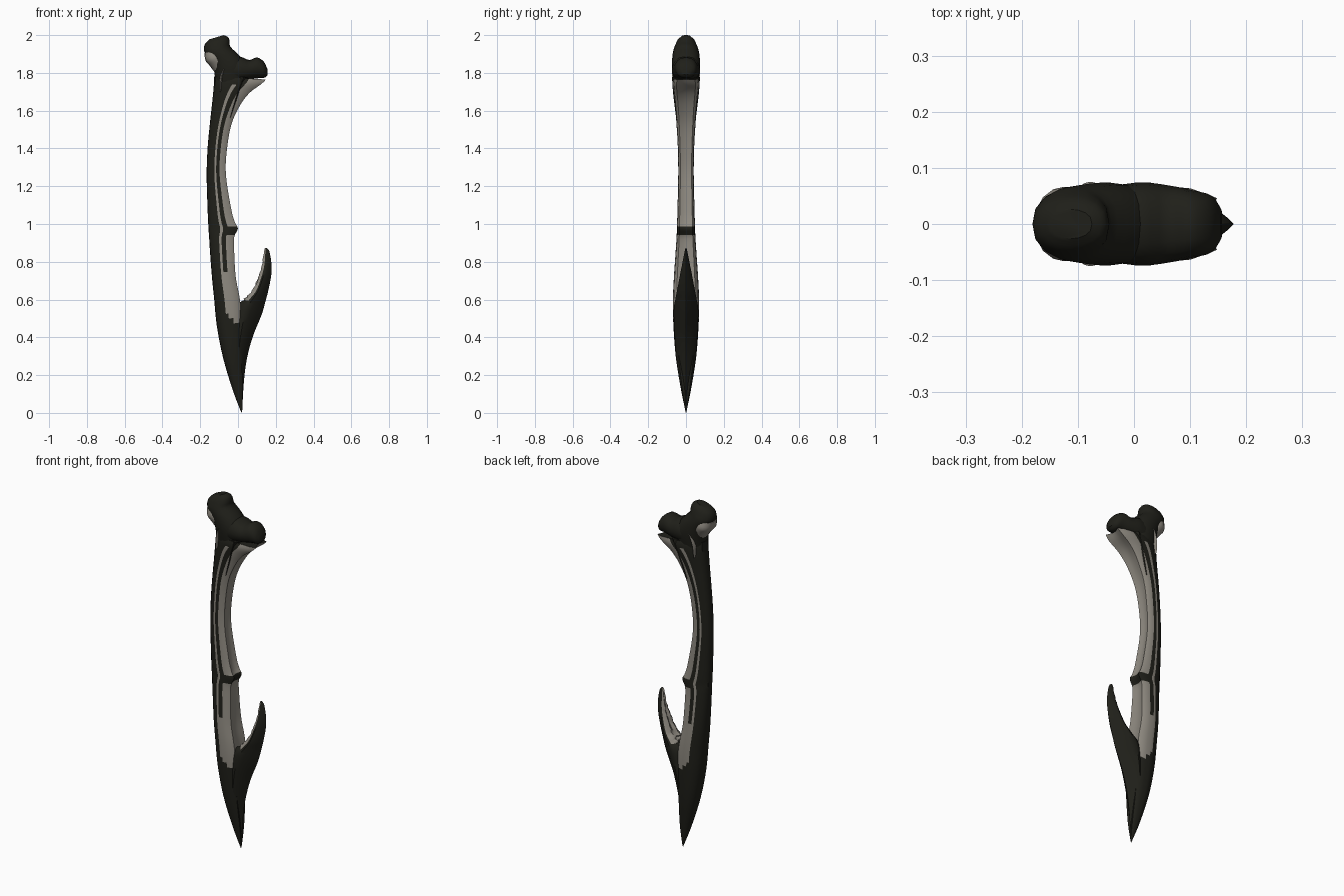
import bpy, bmesh, math, random
from mathutils import Vector

random.seed(4)


def material(name, rgb):
    m = bpy.data.materials.new(name)
    m.diffuse_color = (*rgb, 1)
    return m


DARK = material("dark_shell", (0.014, 0.014, 0.010))
GREY = material("grey_inlay", (0.27, 0.25, 0.215))


def spline(rows, sub=5):
    """Catmull-Rom through station rows (ax, az, bx, bz, half_width)."""
    out = []
    for i in range(len(rows) - 1):
        p = [Vector(rows[min(max(i + k, 0), len(rows) - 1)]) for k in (-1, 0, 1, 2)]
        for j in range(sub):
            t = j / sub
            out.append(0.5 * (2 * p[1] + (p[2] - p[0]) * t
                              + (2 * p[0] - 5 * p[1] + 4 * p[2] - p[3]) * t * t
                              + (3 * p[1] - p[0] - 3 * p[2] + p[3]) * t ** 3))
    return out + [Vector(rows[-1])]


def loft(name, rows, profile, is_grey, sub=5, jitter=None):
    """Skin a mirrored half-profile (s: A to B, t: half width) along the stations."""
    n = len(profile)
    order = list(range(n)) + list(range(n - 2, 0, -1))
    bm = bmesh.new()
    rings, heights = [], []
    for st in spline(rows, sub):
        a, b, w = Vector((st[0], 0, st[1])), Vector((st[2], 0, st[3])), max(st[4], 0.001)
        ring = []
        for i, k in enumerate(order):
            s, t = profile[k]
            if jitter:
                s += jitter(k, st[1])
            co = (a + b) / 2 + (b - a) / 2 * s
            co.y = t * w * (1 if i < n else -1)
            ring.append(bm.verts.new(co))
        rings.append(ring)
        heights.append((st[1] + st[3]) / 2)
    m = len(order)
    for r in range(len(rings) - 1):
        z = (heights[r] + heights[r + 1]) / 2
        for i in range(m):
            j = (i + 1) % m
            f = bm.faces.new((rings[r][i], rings[r][j], rings[r + 1][j], rings[r + 1][i]))
            f.material_index = int(is_grey(min(order[i], order[j]), z))
    for ring in (rings[0], rings[-1]):
        f = bm.faces.new(ring)
        f.material_index = int(is_grey(0, 9))
    bmesh.ops.recalc_face_normals(bm, faces=bm.faces)
    me = bpy.data.meshes.new(name)
    bm.to_mesh(me)
    bm.free()
    me.materials.append(DARK)
    me.materials.append(GREY)
    ob = bpy.data.objects.new(name, me)
    bpy.context.collection.objects.link(ob)
    bpy.ops.object.select_all(action='DESELECT')
    ob.select_set(True)
    bpy.context.view_layer.objects.active = ob
    bpy.ops.object.shade_smooth_by_angle(angle=math.radians(35))
    return ob


# Curved shaft: rounded dark back, grey side stripe and grooved grey inner face
SHAFT = [(-1, 0), (-.95, .4), (-.75, .7), (-.45, .9), (-.2, .98), (0, 1),
         (.35, .98), (.75, .92), (1, .72), (.9, .3), (.88, 0)]


def shaft_grey(k, z):
    if k == 4:
        return .53 < z < 1.74
    if k == 5:
        return .5 < z < .74
    if k >= 6:
        return .48 < z < .94 or .985 < z < 2
    return False


loft("curved_shaft", [
    (.018, 0, .022, .01, .002), (-.03, .127, .025, .127, .027),
    (-.08, .296, .02, .296, .054), (-.112, .46, .02, .48, .067),
    (-.126, .60, .01, .60, .069), (-.138, .72, -.012, .72, .064),
    (-.148, .85, -.02, .85, .055), (-.153, .93, -.02, .93, .050),
    (-.156, .97, -.001, .975, .048), (-.158, 1.01, -.017, 1.01, .047),
    (-.161, 1.08, -.036, 1.08, .045), (-.166, 1.26, -.064, 1.26, .041),
    (-.161, 1.40, -.058, 1.40, .043), (-.150, 1.52, -.034, 1.53, .050),
    (-.138, 1.63, .012, 1.63, .058), (-.131, 1.70, .062, 1.695, .066),
    (-.127, 1.75, .122, 1.74, .070), (-.126, 1.78, .148, 1.765, .064)],
    SHAFT, shaft_grey)

# Barbed hook: sharp outer keel, rough grey hollow facing the shaft
HOOK = [(-1, 0), (-.6, .42), (-.1, .85), (.25, 1), (.5, .95), (.8, .75), (1, .45), (.75, 0)]
loft("barbed_hook", [
    (.022, .005, .010, .02, .002), (.030, .15, -.02, .15, .029),
    (.045, .275, -.025, .29, .048), (.077, .40, -.02, .44, .061),
    (.125, .52, -.005, .56, .065), (.148, .60, .035, .605, .056),
    (.162, .655, .075, .645, .047), (.176, .73, .108, .72, .033),
    (.177, .79, .127, .78, .021), (.166, .855, .138, .855, .007),
    (.152, .873, .143, .873, .002)],
    HOOK, lambda k, z: k >= 4 and .59 < z < .88,
    jitter=lambda k, z: random.uniform(-.16, .12) if k >= 5 and .58 < z < .85 else 0)

# Rounded oval used by all the head pieces
OVAL = [(-math.cos(math.pi * i / 8), math.sin(math.pi * i / 8) ** .8 if 0 < i < 8 else 0)
        for i in range(9)]

# Forked head: upper lobe leaning back
loft("upper_lobe", [
    (-.118, 1.73, .05, 1.75, .060), (-.125, 1.80, .05, 1.83, .073),
    (-.142, 1.86, .005, 1.893, .073), (-.172, 1.90, -.040, 1.938, .067),
    (-.181, 1.925, -.044, 1.965, .058), (-.174, 1.955, -.051, 1.988, .045),
    (-.150, 1.978, -.075, 2.0, .026)], OVAL, lambda k, z: False, 3)

# Forked head: front lobe pointing over the inner side
loft("front_lobe", [
    (-.09, 1.74, -.07, 1.88, .060), (0, 1.752, .01, 1.886, .074),
    (.06, 1.765, .06, 1.868, .069), (.11, 1.772, .10, 1.882, .060),
    (.142, 1.775, .136, 1.860, .050), (.157, 1.790, .155, 1.822, .025)],
    OVAL, lambda k, z: False, 3)

# Grey lip under the upper lobe
loft("back_lip", [
    (-.122, 1.80, -.05, 1.83, .045), (-.150, 1.838, -.06, 1.87, .060),
    (-.172, 1.865, -.08, 1.90, .066), (-.178, 1.905, -.09, 1.925, .055)],
    OVAL, lambda k, z: True, 3)

# Slim dark ribs and grey veins running up into the head
RIB = [(-1, 0), (-.6, .8), (0, 1), (.6, .8), (1, 0)]
loft("grey_vein", [
    (-.098, 1.70, -.090, 1.70, .066), (-.100, 1.77, -.080, 1.77, .072),
    (-.085, 1.81, -.065, 1.83, .075), (-.065, 1.825, -.06, 1.835, .070)],
    RIB, lambda k, z: True, 3)
loft("dark_rib", [
    (-.045, 1.56, -.038, 1.56, .052), (-.030, 1.63, -.010, 1.63, .061),
    (-.015, 1.70, .020, 1.70, .069), (.0, 1.78, .06, 1.775, .074)],
    RIB, lambda k, z: False, 3)
